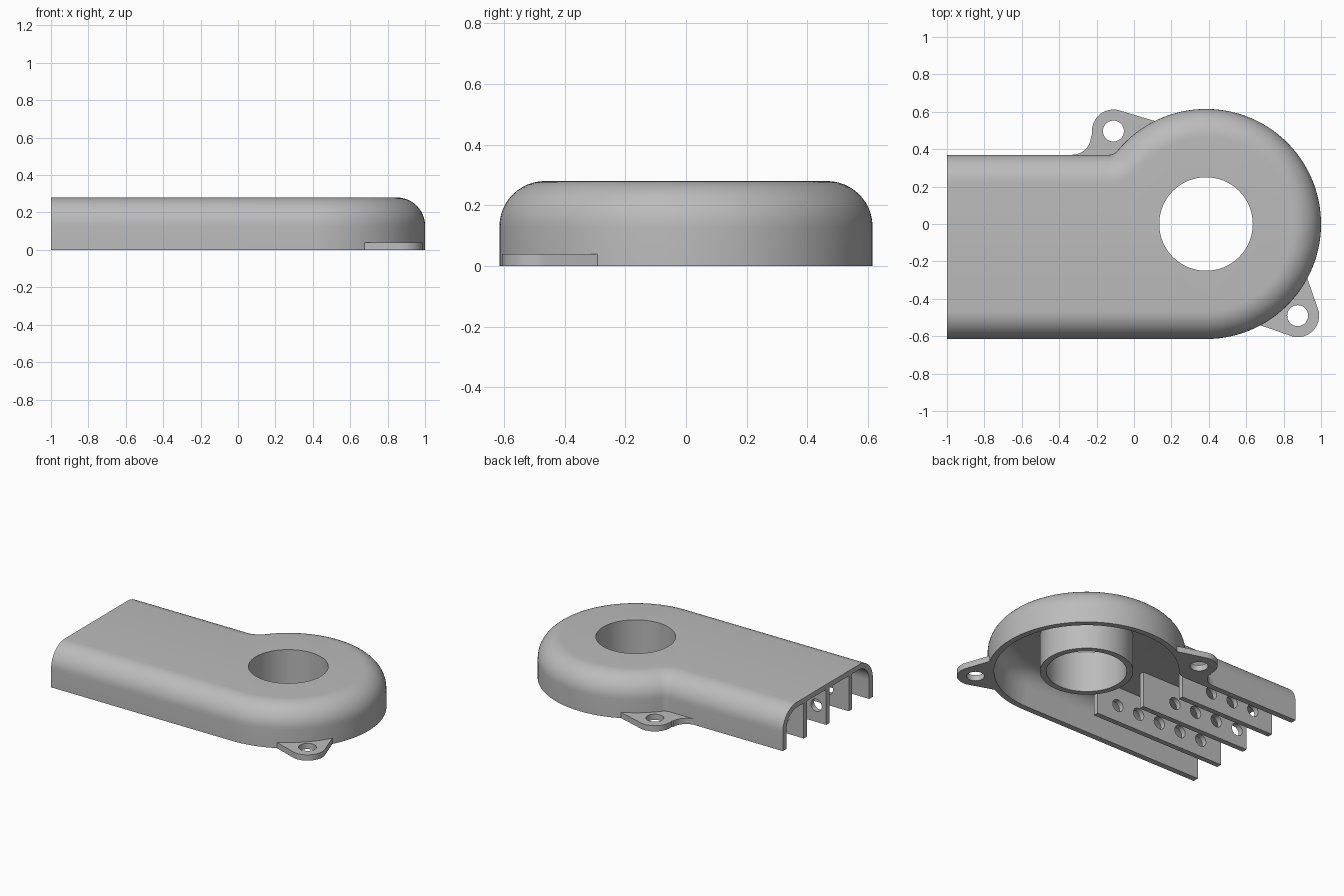
import bpy, bmesh
from math import sin, cos, pi, radians
from mathutils import Matrix, Vector

old = bpy.data.objects.get("Cube")
if old:
    bpy.data.objects.remove(old, do_unlink=True)

HUB = (0.385, 0.0)      # centre of the round end
R, SIDE = 0.615, 0.37   # round end radius, back wall of the channel
HEIGHT, ROUND, WALL = 0.28, 0.15, 0.04

grey = bpy.data.materials.new("plain grey")
grey.use_nodes = True
grey.diffuse_color = (0.5, 0.5, 0.5, 1)
grey.node_tree.nodes["Principled BSDF"].inputs["Base Color"].default_value = (0.5, 0.5, 0.5, 1)


def arc(c, r, a0, a1, n):
    """Points on an arc, angles in degrees."""
    angles = [radians(a0 + (a1 - a0) * i / n) for i in range(n + 1)]
    return [(c[0] + r * cos(a), c[1] + r * sin(a)) for a in angles]


def make(name, bm):
    bmesh.ops.recalc_face_normals(bm, faces=bm.faces)
    mesh = bpy.data.meshes.new(name)
    bm.to_mesh(mesh)
    bm.free()
    mesh.materials.append(grey)
    ob = bpy.data.objects.new(name, mesh)
    bpy.context.collection.objects.link(ob)
    return ob


def loft(name, rings, closed=False):
    """Solid through rings of (points, z); capped, or joined end to end."""
    bm = bmesh.new()
    loops = [[bm.verts.new((x, y, z)) for x, y in pts] for pts, z in rings]
    pairs = list(zip(loops, loops[1:]))
    if closed:
        pairs.append((loops[-1], loops[0]))
    else:
        bm.faces.new(loops[0])
        bm.faces.new(loops[-1])
    n = len(loops[0])
    for a, b in pairs:
        for i in range(n):
            j = (i + 1) % n
            bm.faces.new((a[i], a[j], b[j], b[i]))
    return make(name, bm)


def cylinders(centres, r, depth, axis="Z"):
    """One cutter made of several cylinders."""
    bm = bmesh.new()
    turn = Matrix.Rotation(pi / 2, 4, "X") if axis == "Y" else Matrix()
    for c in centres:
        bmesh.ops.create_cone(bm, cap_ends=True, segments=64 if r > 0.1 else 28,
                              radius1=r, radius2=r, depth=depth,
                              matrix=Matrix.Translation(Vector(c)) @ turn)
    return make("cutter", bm)


def cut(ob, *cutters):
    """Subtract the cutters, bake the result and remove them."""
    for c in cutters:
        m = ob.modifiers.new("cut", "BOOLEAN")
        m.operation, m.solver, m.object = "DIFFERENCE", "EXACT", c
        c.hide_render = True
    graph = bpy.context.evaluated_depsgraph_get()
    mesh = bpy.data.meshes.new_from_object(ob.evaluated_get(graph))
    ob.modifiers.clear()
    ob.data = mesh
    for c in cutters:
        bpy.data.objects.remove(c, do_unlink=True)


def outline(d, end):
    """Housing footprint inset by d, with a small fillet behind the round end."""
    fillet = 0.06
    cy = SIDE + fillet
    cx = HUB[0] - ((R + fillet) ** 2 - cy ** 2) ** 0.5
    lean = 39.57
    return ([(end, d - R)] + arc(HUB, R - d, -90, 180 - lean, 72)
            + arc((cx, cy), fillet + d, -lean, -90, 8)[1:] + [(end, SIDE - d)])


def shell_rings(inset, r, bottom, end):
    spring = HEIGHT - ROUND
    rings = [(outline(inset, end), bottom)]
    for i in range(13):
        a = pi / 2 * i / 12
        rings.append((outline(inset + r * (1 - cos(a)), end), spring + r * sin(a)))
    return rings


# Housing: rounded shell, open below and at the channel end
housing = loft("housing", shell_rings(0, ROUND, 0, -1))
cavity = loft("cavity", shell_rings(WALL, 0.115, -0.05, -1.1))
cut(housing, cavity, cylinders([(*HUB, 0.2)], 0.25, 0.4))
parts = [housing]

# Central tube under the roof opening
inner, outer = (arc(HUB, r, 0, 360, 64)[:-1] for r in (0.25, 0.29))
parts.append(loft("hub_tube", [(inner, 0), (outer, 0), (outer, 0.245), (inner, 0.245)], True))

# Guide fins: y, inner end, first hole, hole count
for name, y, end, first, count in (("front_fin", -0.37, 0.0, -0.165, 5),
                                   ("middle_fin", -0.123, -0.165, -0.42, 4),
                                   ("back_fin", 0.123, -0.275, -0.51, 3)):
    h = 0.018
    box = [(-1, y - h), (end, y - h), (end, y + h), (-1, y + h)]
    fin = loft(name, [(box, 0), (box, 0.25)])
    holes = [(first - 0.168 * i, y, 0.115) for i in range(count)]
    cut(fin, cylinders(holes, 0.042, 0.2, "Y"))
    parts.append(fin)

# Mounting lugs, blended into the wall
front_c, back_c = (0.875, -0.49), (-0.11, 0.497)
front = arc(HUB, 0.59, -26, -64, 8) + arc(front_c, 0.115, -103, 13, 16)
back = ([(0.13, 0.545)] + arc(back_c, 0.115, 77, 190, 16)
        + arc((-0.33, 0.47), 0.1, 0, -90, 8)
        + [(-0.33, 0.345), (-0.1, 0.345), (0.0, 0.43)])
for name, pts, c in (("front_lug", front, front_c), ("back_lug", back, back_c)):
    lug = loft(name, [(pts, 0), (pts, 0.04)])
    cut(lug, cylinders([(*c, 0.02)], 0.056, 0.2))
    parts.append(lug)

# Smooth rounded faces, keep edges crisp
bpy.ops.object.select_all(action="DESELECT")
for ob in parts:
    ob.select_set(True)
bpy.context.view_layer.objects.active = housing
bpy.ops.object.shade_smooth_by_angle(angle=radians(30))
